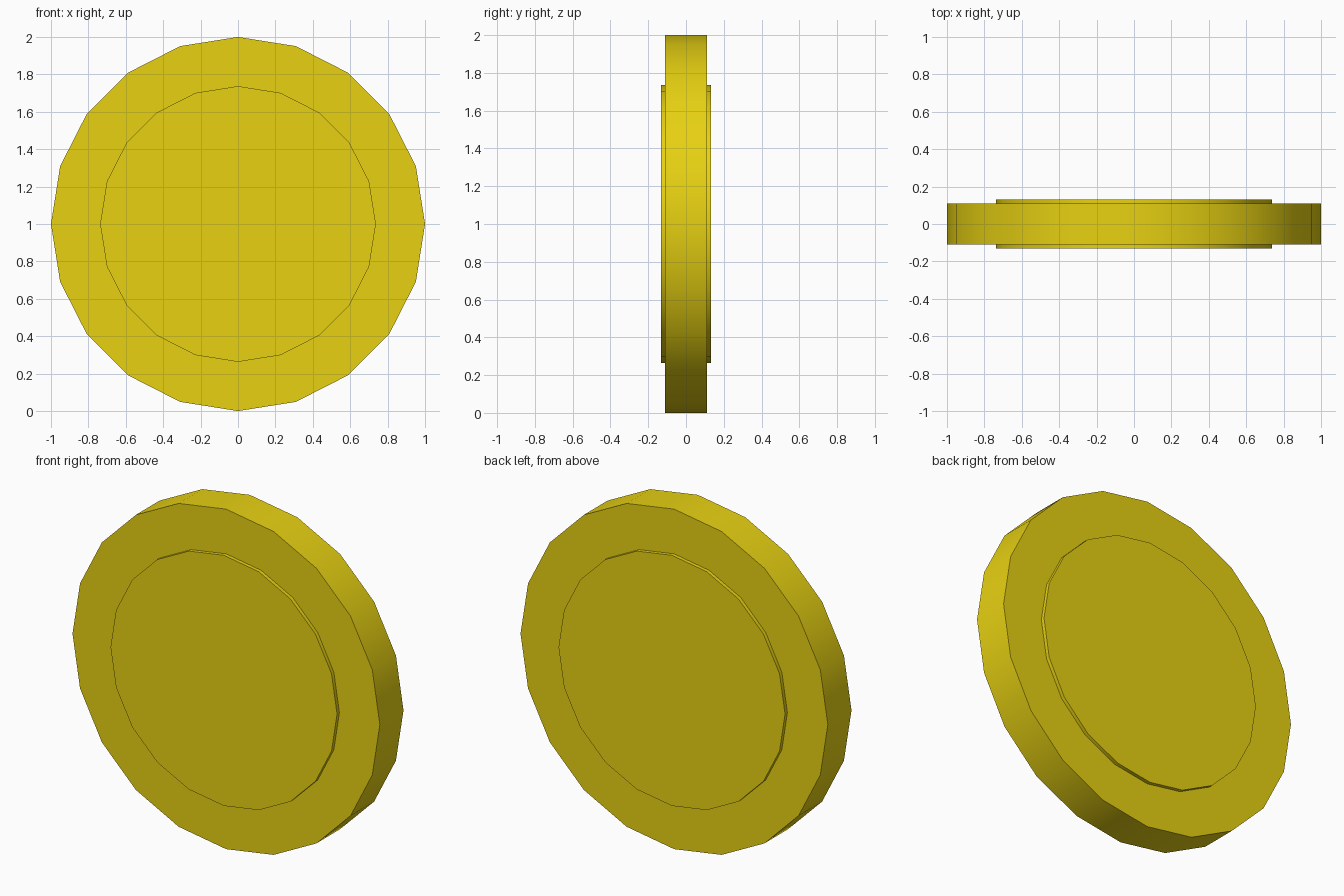
import bpy, math

if "Cube" in bpy.data.objects:
    bpy.data.objects.remove(bpy.data.objects["Cube"])

SIDES = 20
gold = bpy.data.materials.new("gold yellow")
gold.diffuse_color = (0.8, 0.64, 0.006, 1)
gold.use_nodes = True
gold.node_tree.nodes["Principled BSDF"].inputs["Base Color"].default_value = gold.diffuse_color


def disc(name, radius, y0, y1):
    """Upright 20-sided disc between two y positions, with a corner at the top."""
    bpy.ops.mesh.primitive_cylinder_add(
        vertices=SIDES, radius=radius, depth=y1 - y0,
        location=(0, (y0 + y1) / 2, 1), rotation=(math.pi / 2, 0, 0))
    ob = bpy.context.object
    ob.name = name
    ob.data.materials.append(gold)
    bpy.ops.object.transform_apply(location=True, rotation=True, scale=True)
    bpy.ops.object.shade_smooth_by_angle(angle=math.radians(30))
    return ob


# Thick outer disc
disc("coin_body", 1.0, -0.11, 0.11)

# Thin raised face on each side
disc("front_raised_face", 0.737, -0.132, -0.11)
disc("back_raised_face", 0.737, 0.11, 0.132)
